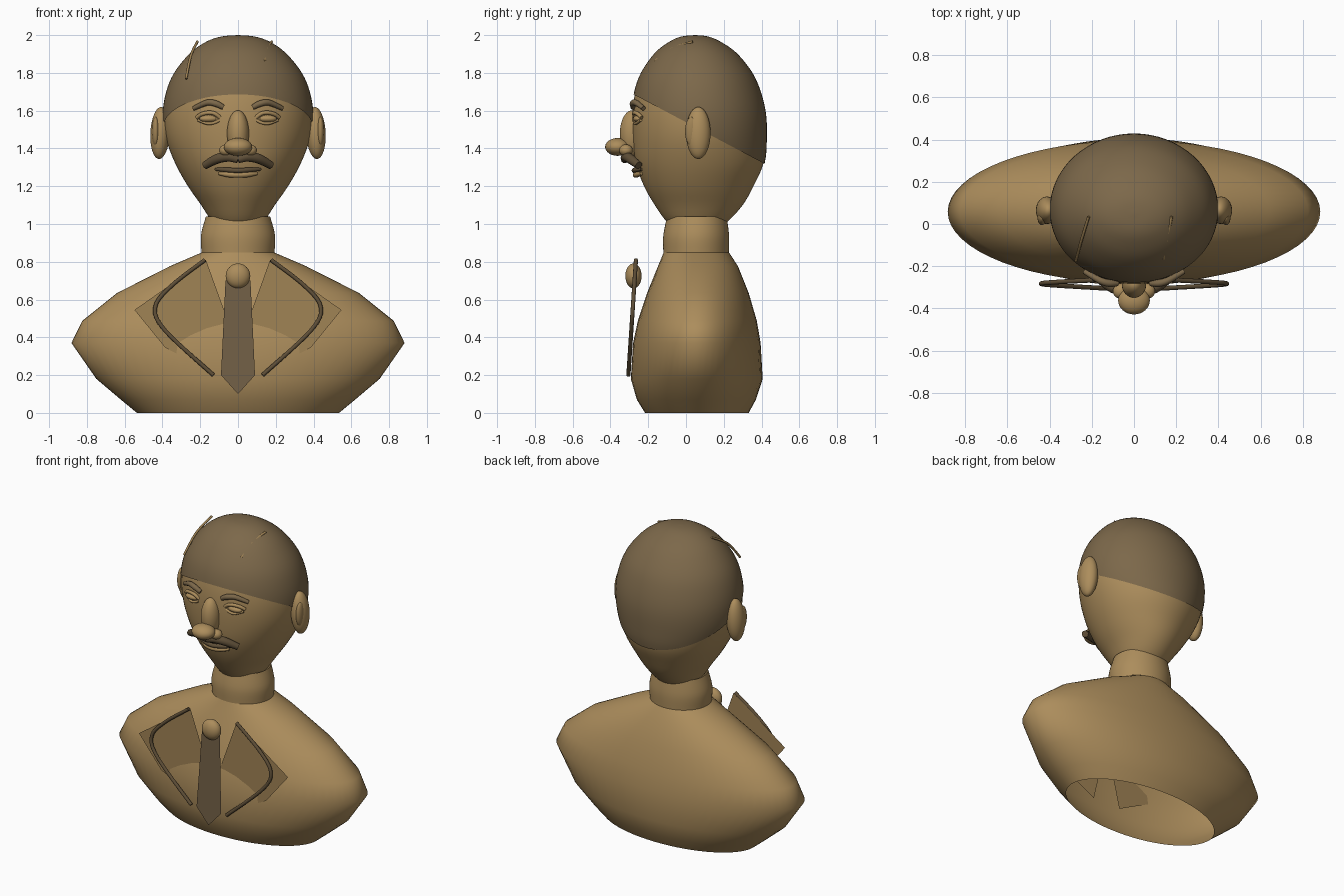
import bpy, bmesh, math
from mathutils import Vector

if "Cube" in bpy.data.objects:
    bpy.data.objects.remove(bpy.data.objects["Cube"])


def material(name, r, g, b):
    lin = lambda c: (c / 255 / 12.92) if c < 11 else ((c / 255 + 0.055) / 1.055) ** 2.4
    m = bpy.data.materials.new(name)
    m.diffuse_color = (lin(r), lin(g), lin(b), 1)
    m.use_nodes = True
    m.node_tree.nodes["Principled BSDF"].inputs["Base Color"].default_value = m.diffuse_color
    return m


BRONZE = material("bronze", 172, 141, 92)
LAPEL = material("lapel bronze", 160, 131, 85)
HAIR = material("dark bronze", 124, 104, 74)
TIE = material("tie brown", 114, 95, 70)
DARK = material("trim brown", 95, 79, 56)


def finish(bm, name, mat, smooth=True):
    me = bpy.data.meshes.new(name)
    for f in bm.faces:
        f.smooth = smooth
    bm.to_mesh(me)
    bm.free()
    ob = bpy.data.objects.new(name, me)
    bpy.context.collection.objects.link(ob)
    me.materials.append(mat)
    return ob


def catmull(pts, n):
    """Smooth path through tuples of any length."""
    p = [pts[0]] + list(pts) + [pts[-1]]
    out = []
    for i in range(1, len(p) - 2):
        for k in range(n):
            t = k / n
            out.append(tuple(
                0.5 * (2 * b + (c - a) * t + (2 * a - 5 * b + 4 * c - d) * t * t
                       + (3 * b - a - 3 * c + d) * t ** 3)
                for a, b, c, d in zip(p[i - 1], p[i], p[i + 1], p[i + 2])))
    return out + [tuple(pts[-1])]


def loft(rows, sides=64):
    """Elliptical rings from rows of (z, half width, front y, back y)."""
    bm = bmesh.new()
    rings = []
    for z, rx, y0, y1 in rows:
        cy, ry = (y0 + y1) / 2, (y1 - y0) / 2
        rings.append([bm.verts.new((rx * math.cos(a), cy + ry * math.sin(a), z))
                      for a in (2 * math.pi * i / sides for i in range(sides))])
    for lo, hi in zip(rings, rings[1:]):
        for i in range(sides):
            j = (i + 1) % sides
            bm.faces.new((lo[i], lo[j], hi[j], hi[i]))
    bmesh.ops.remove_doubles(bm, verts=bm.verts, dist=1e-5)
    bm.normal_update()
    return bm


def ball(name, loc, radii, mat, tilt=0):
    bm = bmesh.new()
    bmesh.ops.create_uvsphere(bm, u_segments=32, v_segments=20, radius=1)
    ob = finish(bm, name, mat)
    ob.location, ob.scale, ob.rotation_euler = loc, radii, (0, tilt, 0)
    return ob


def tube(name, pts, radius, mat, n=6):
    """Round tube along a smooth path; points are (x, y, z, thickness factor)."""
    cu = bpy.data.curves.new(name, 'CURVE')
    cu.dimensions = '3D'
    cu.bevel_depth, cu.bevel_resolution, cu.use_fill_caps = radius, 3, True
    path = catmull([p if len(p) == 4 else (*p, 1) for p in pts], n)
    sp = cu.splines.new('POLY')
    sp.points.add(len(path) - 1)
    for q, p in zip(sp.points, path):
        q.co, q.radius = (*p[:3], 1), p[3]
    cu.materials.append(mat)
    ob = bpy.data.objects.new(name, cu)
    bpy.context.collection.objects.link(ob)
    bpy.ops.object.select_all(action='DESELECT')
    ob.select_set(True)
    bpy.context.view_layer.objects.active = ob
    bpy.ops.object.convert(target='MESH')
    bpy.ops.object.shade_smooth_by_angle(angle=math.radians(50))


def plate(name, pts, mat):
    bm = bmesh.new()
    f = bm.faces.new([bm.verts.new(p) for p in pts])
    f.normal_update()
    if f.normal.y > 0:
        f.normal_flip()
    finish(bm, name, mat, False)


# Torso, open underneath
finish(loft([(0, .535, -.217, .332), (.07, .62, -.26, .37), (.18, .75, -.292, .406),
             (.37, .882, -.28, .395), (.487, .825, -.255, .375), (.635, .64, -.206, .332),
             (.777, .36, -.148, .275), (.85, .19, -.118, .227)]), "torso", BRONZE)

# Neck
finish(loft(catmull([(.85, .193, -.12, .227), (.94, .196, -.12, .228),
                     (1.04, .17, -.1, .215)], 5)), "neck", BRONZE)

# Egg-shaped head
HEAD = catmull([(.95, 0, .06, .06), (.965, .075, -.03, .14), (1.01, .135, -.1, .217),
                (1.1, .195, -.165, .3), (1.2, .265, -.222, .357), (1.32, .332, -.265, .41),
                (1.45, .38, -.282, .422), (1.58, .393, -.284, .418), (1.7, .374, -.268, .39),
                (1.8, .331, -.232, .345), (1.9, .25, -.162, .265), (1.96, .165, -.085, .18),
                (1.987, .085, -.022, .115), (1.994, 0, .05, .05)], 4)
finish(loft(HEAD), "head", BRONZE)

# Hair cap: a slightly larger shell cut by a plane sloping to the nape
bm = loft(HEAD)
bmesh.ops.recalc_face_normals(bm, faces=bm.faces)
for v, n in [(v, v.normal.copy()) for v in bm.verts]:
    v.co += n * .006
bmesh.ops.bisect_plane(bm, geom=bm.verts[:] + bm.edges[:] + bm.faces[:],
                       plane_co=(0, .055, 1.51), plane_no=Vector((0, .53, 1)).normalized(),
                       clear_inner=True)
finish(bm, "hair_cap", HAIR)

# Loose hair strands
for i, pts in enumerate([
        [(-.275, -.175, 1.77), (-.25, -.08, 1.89), (-.215, .035, 1.965)],
        [(-.175, -.2, 1.77), (-.162, -.155, 1.85), (-.145, -.09, 1.915)],
        [(.14, -.165, 1.86), (.155, -.08, 1.925), (.178, .035, 1.965)]]):
    tube(f"hair_strand_{i + 1}", pts, .007, LAPEL)

# Nose
ball("nose_bridge", (0, -.285, 1.48), (.058, .065, .122), BRONZE)
ball("nose_tip", (0, -.362, 1.408), (.075, .066, .047), BRONZE)

# Lips
tube("upper_lip", [(-.12, -.235, 1.29, .6), (-.06, -.263, 1.287), (0, -.275, 1.283),
                   (.06, -.263, 1.287), (.12, -.235, 1.29, .6)], .013, DARK)
tube("lower_lip", [(-.1, -.235, 1.268, .6), (-.05, -.257, 1.262), (0, -.267, 1.26),
                   (.05, -.257, 1.262), (.1, -.235, 1.268, .6)], .015, BRONZE)

# Tie and knot
ball("tie_knot", (0, -.278, .725), (.065, .043, .066), BRONZE)
plate("tie", [(-.066, -.284, .7), (.066, -.284, .7), (.09, -.306, .2),
              (0, -.31, .1), (-.09, -.306, .2)], TIE)

# Paired parts
for s, side in ((-1, "right"), (1, "left")):
    ball(f"ear_{side}", (s * .412, .065, 1.482), (.052, .065, .138), BRONZE, -s * .05)
    ball(f"inner_ear_{side}", (s * .436, .03, 1.49), (.021, .035, .078), LAPEL)
    ball(f"nostril_{side}", (s * .062, -.318, 1.39), (.038, .036, .031), BRONZE)
    # Eye with lids and brow
    ball(f"eye_{side}", (s * .155, -.252, 1.557), (.05, .028, .02), BRONZE)
    tube(f"upper_eyelid_{side}", [(s * .095, -.27, 1.563), (s * .125, -.275, 1.585),
                                  (s * .16, -.268, 1.589), (s * .195, -.252, 1.58),
                                  (s * .218, -.235, 1.563)], .011, BRONZE)
    tube(f"lower_eyelid_{side}", [(s * .1, -.27, 1.548), (s * .13, -.272, 1.535),
                                  (s * .165, -.265, 1.533), (s * .21, -.24, 1.55)], .008, BRONZE)
    tube(f"eyebrow_{side}", [(s * .078, -.28, 1.618, .9), (s * .12, -.28, 1.638, 1.1),
                             (s * .165, -.265, 1.642), (s * .235, -.225, 1.612, .75)], .016, HAIR)
    # Moustache half
    tube(f"moustache_{side}", [(0, -.325, 1.34, .75), (s * .05, -.318, 1.355),
                               (s * .11, -.295, 1.345), (s * .175, -.25, 1.31, .8)], .026, DARK)
    # Lapel plate and its piped edge
    plate(f"lapel_{side}", [(s * x, -.257, z) for x, z in
                            ((.17, .81), (.04, .45), (.1, .2), (.385, .345), (.548, .545))], LAPEL)
    tube(f"lapel_piping_{side}", [(s * x, -.265 - .04 * (.81 - z) / .61, z) for x, z in
                                  ((.175, .81), (.35, .675), (.438, .56), (.385, .435),
                                   (.13, .2))], .011, DARK)
